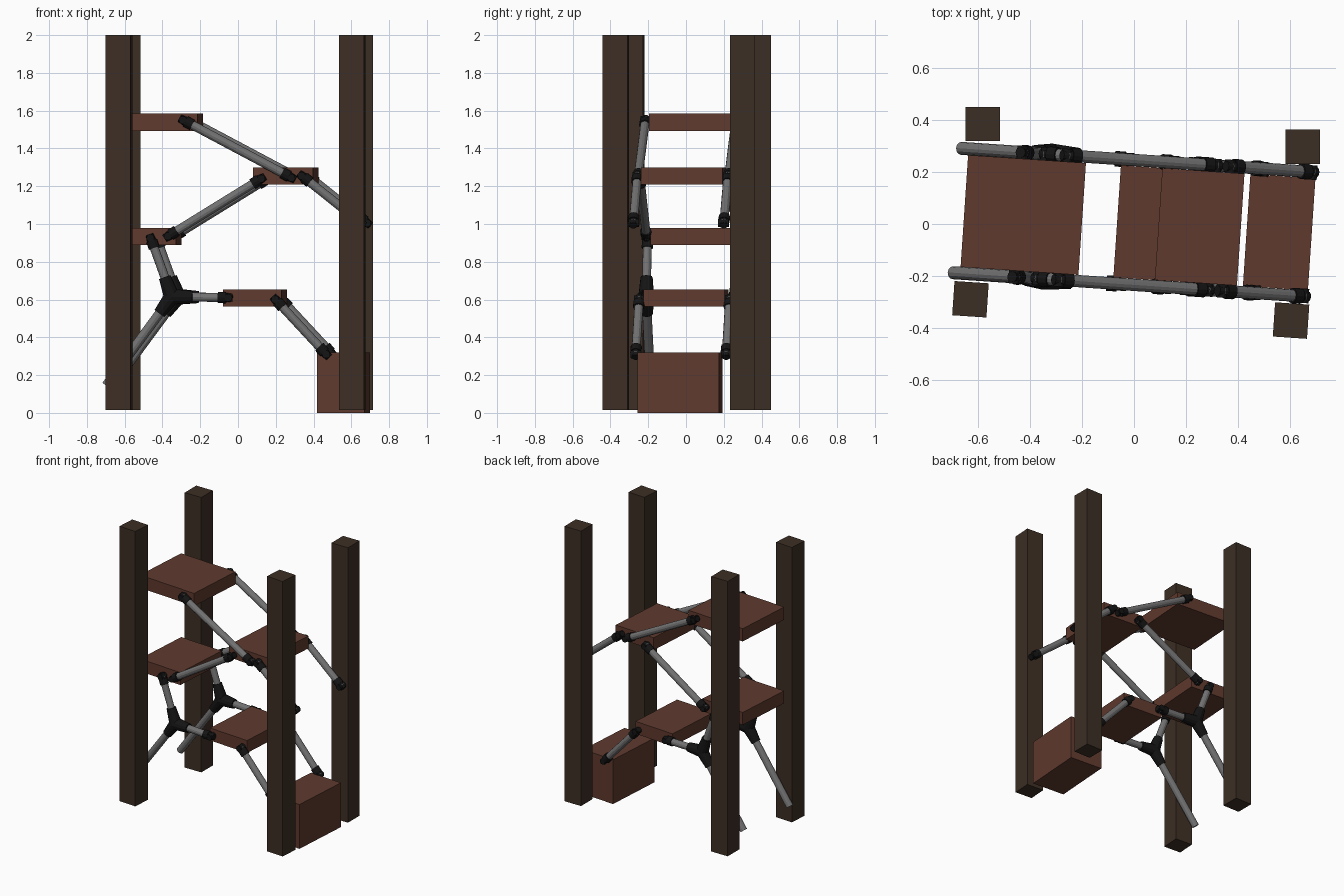
import bpy, bmesh, math
from mathutils import Vector, Matrix

if "Cube" in bpy.data.objects:
    bpy.data.objects.remove(bpy.data.objects["Cube"])

def mat(name, c):
    m = bpy.data.materials.new(name)
    m.diffuse_color = (*c, 1)
    m.use_nodes = True
    m.node_tree.nodes["Principled BSDF"].inputs["Base Color"].default_value = m.diffuse_color
    return m

POST = mat("dark timber", (0.046, 0.028, 0.018))
STEP = mat("red brown timber", (0.115, 0.042, 0.027))
STEEL = mat("grey steel", (0.17, 0.17, 0.17))
BLACK = mat("black fitting", (0.007, 0.007, 0.007))

# The stair is turned slightly relative to the world axes
TURN = math.radians(-3.85)
FRAME = Matrix.Translation((0, 0.006, 0)) @ Matrix.Rotation(TURN, 4, 'Z')

def finish(name, bm, m, matrix=Matrix()):
    me = bpy.data.meshes.new(name)
    bm.to_mesh(me)
    bm.free()
    me.materials.append(m)
    ob = bpy.data.objects.new(name, me)
    ob.matrix_world = matrix
    bpy.context.collection.objects.link(ob)
    return ob

def box(name, lo, hi, m, matrix):
    bm = bmesh.new()
    bmesh.ops.create_cube(bm, size=1)
    lo, hi = Vector(lo), Vector(hi)
    for v in bm.verts:
        v.co = (lo + hi) / 2 + Vector(a * b for a, b in zip(v.co, hi - lo))
    return finish(name, bm, m, matrix)

def add_rod(bm, a, b, r1, r2=None, sides=12):
    a, b = Vector(a), Vector(b)
    d = b - a
    mtx = Matrix.Translation((a + b) / 2) @ d.to_track_quat('Z', 'Y').to_matrix().to_4x4()
    bmesh.ops.create_cone(bm, cap_ends=True, segments=sides, radius1=r1,
                          radius2=r1 if r2 is None else r2, depth=d.length, matrix=mtx)

def rod(name, a, b, r, m):
    bm = bmesh.new()
    add_rod(bm, a, b, r)
    finish(name, bm, m, FRAME)

# Four tall corner posts
for name, x, y, ang in (("back_left_post", -0.583, 0.385, 0), ("back_right_post", 0.65, 0.298, 0),
                        ("front_left_post", -0.63, -0.29, TURN), ("front_right_post", 0.605, -0.372, TURN)):
    box(name, (-0.066, -0.066, 0.015), (0.066, 0.066, 2.0), POST,
        Matrix.Translation((x, y, 0)) @ Matrix.Rotation(ang, 4, 'Z'))

# Platforms and the bottom block
for name, u0, u1, z0, z1 in (("bottom_block", 0.435, 0.686, 0, 0.32),
                             ("low_platform", -0.065, 0.245, 0.563, 0.653),
                             ("middle_platform", -0.655, -0.315, 0.89, 0.98),
                             ("high_platform", 0.095, 0.412, 1.21, 1.30),
                             ("top_platform", -0.655, -0.2, 1.493, 1.585)):
    box(name, (u0, -0.216, z0), (u1, 0.216, z1), STEP, FRAME)

def fitting(bm, end, toward, s):
    # sleeve over the tube end plus a swivel knuckle against the platform
    d = (toward - end).normalized()
    add_rod(bm, end + d * 0.015, end + d * 0.055, 0.030)
    add_rod(bm, end - d * 0.022, end + d * 0.02, 0.020, 0.026)
    add_rod(bm, end + Vector((0, s * 0.026, 0)), end - Vector((0, s * 0.03, 0)), 0.021)

rails = (("top_rail", (-0.275, 1.55), (0.3, 1.245)),
         ("high_side_rail", (0.355, 1.255), (0.67, 1.005)),
         ("middle_rail", (-0.355, 0.935), (0.14, 1.24)),
         ("low_rail", (0.215, 0.6), (0.485, 0.31)))

for side, s in (("front", -1), ("back", 1)):
    def P(p):
        return Vector((p[0], s * 0.24, p[1]))
    # Straight handrails
    for name, a, b in rails:
        a, b = P(a), P(b)
        rod(f"{side}_{name}", a, b, 0.0235, STEEL)
        bm = bmesh.new()
        fitting(bm, a, b, s)
        fitting(bm, b, a, s)
        finish(f"{side}_{name}_fittings", bm, BLACK, FRAME)
    # Three-way branching rail
    hub, up, right, low = P((-0.335, 0.615)), P((-0.447, 0.925)), P((-0.035, 0.61)), P((-0.683, 0.145))
    for name, e, r in (("branch_upper_rail", up, 0.0235), ("branch_level_rail", right, 0.0235),
                       ("branch_lower_rail", low, 0.025)):
        rod(f"{side}_{name}", hub, e, r, STEEL)
    bm = bmesh.new()
    for e in (up, right, low):
        add_rod(bm, hub, hub + (e - hub).normalized() * 0.11, 0.042, 0.032)
    bmesh.ops.create_icosphere(bm, subdivisions=2, radius=0.042, matrix=Matrix.Translation(hub))
    fitting(bm, up, hub, s)
    fitting(bm, right, hub, s)
    finish(f"{side}_branch_fittings", bm, BLACK, FRAME)
